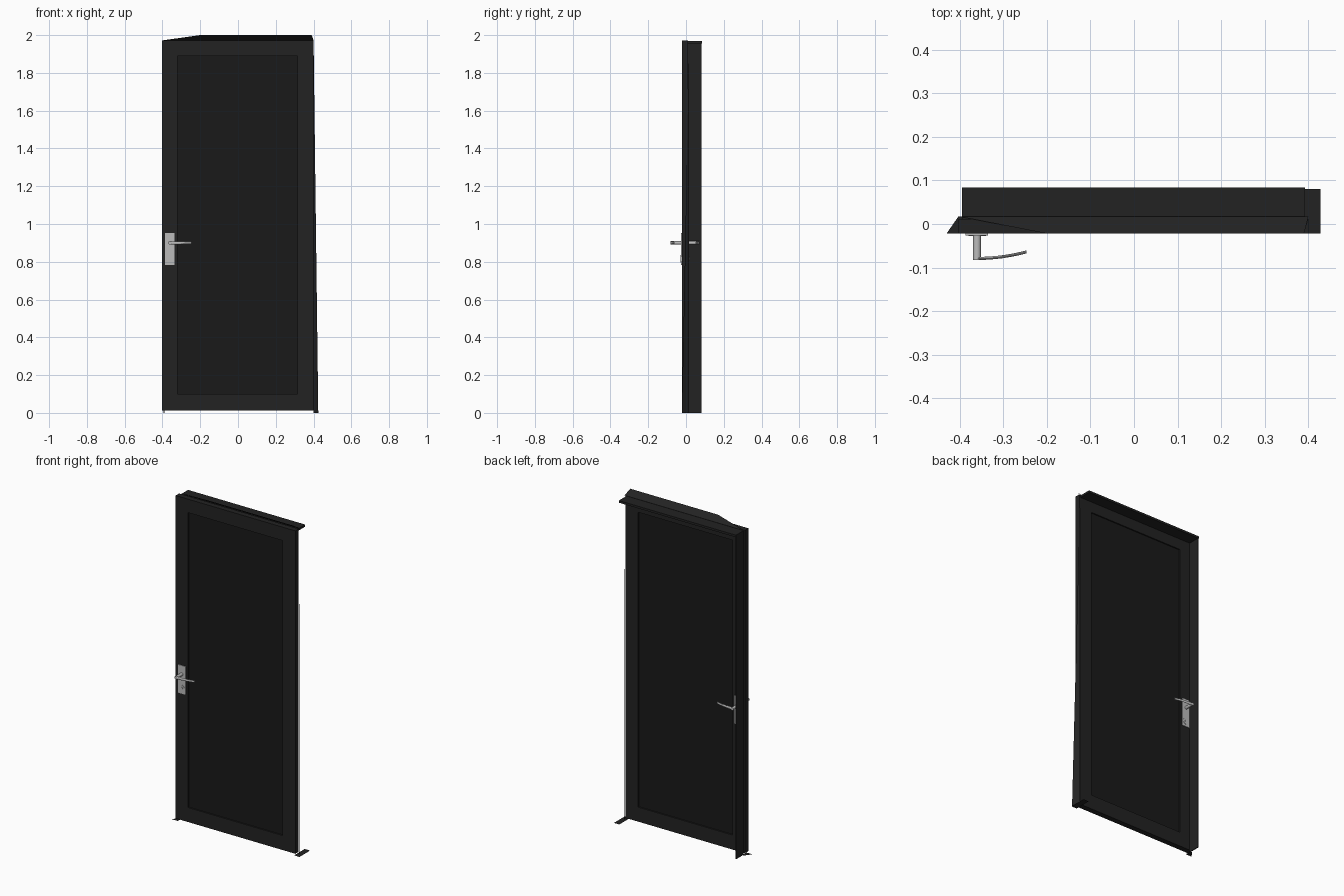
import bpy, bmesh, math
from mathutils import Vector

if "Cube" in bpy.data.objects:
    bpy.data.objects.remove(bpy.data.objects["Cube"])


def material(name, c):
    m = bpy.data.materials.new(name)
    m.diffuse_color = (c, c, c, 1)
    m.use_nodes = True
    m.node_tree.nodes["Principled BSDF"].inputs["Base Color"].default_value = m.diffuse_color
    return m


PAINT = material("dark_paint", 0.016)
INFILL = material("dark_infill", 0.010)
STEEL = material("brushed_steel", 0.5)


def make(name, bm, mat, smooth=False):
    bmesh.ops.recalc_face_normals(bm, faces=bm.faces)
    me = bpy.data.meshes.new(name)
    bm.to_mesh(me)
    bm.free()
    ob = bpy.data.objects.new(name, me)
    bpy.context.collection.objects.link(ob)
    me.materials.append(mat)
    if smooth:
        bpy.ops.object.select_all(action='DESELECT')
        ob.select_set(True)
        bpy.context.view_layer.objects.active = ob
        bpy.ops.object.shade_smooth_by_angle(angle=math.radians(35))
    return ob


def add_box(bm, x0, x1, y0, y1, z0, z1):
    vs = bmesh.ops.create_cube(bm, size=1)["verts"]
    for v in vs:
        v.co = Vector(((x0 + x1) / 2 + v.co.x * (x1 - x0),
                       (y0 + y1) / 2 + v.co.y * (y1 - y0),
                       (z0 + z1) / 2 + v.co.z * (z1 - z0)))


def box(name, dims, mat):
    bm = bmesh.new()
    add_box(bm, *dims)
    return make(name, bm, mat)


def sheet(name, pts):
    bm = bmesh.new()
    bm.faces.new([bm.verts.new(p) for p in pts])
    return make(name, bm, PAINT)


# Door leaf: a rectangular ring around a recessed infill
F, B = -0.022, 0.011
outer = [(-0.403, 0.012), (0.40, 0.012), (0.40, 1.972), (-0.403, 1.972)]
inner = [(-0.32, 0.10), (0.315, 0.10), (0.315, 1.89), (-0.32, 1.89)]
bm = bmesh.new()
rings = [[bm.verts.new((x, y, z)) for x, z in loop]
         for loop, y in ((outer, F), (inner, F), (inner, B), (outer, B))]
for k in range(4):
    a, b = rings[k], rings[(k + 1) % 4]
    for i in range(4):
        j = (i + 1) % 4
        bm.faces.new((a[i], a[j], b[j], b[i]))
make("door_leaf", bm, PAINT)
box("infill_panel", (-0.32, 0.315, F + 0.008, B - 0.008, 0.10, 1.89), INFILL)

# Door frame: one jamb and the head, behind the leaf
box("jamb", (-0.394, -0.389, B, 0.082, 0.0, 1.968), PAINT)
box("head", (-0.394, 0.392, B, 0.084, 1.955, 1.968), PAINT)

# Slanted outer flanges and the flat feet of the frame
sheet("head_flange", [(-0.20, F, 2.0), (0.39, F, 2.0),
                      (0.40, 0.017, 1.972), (-0.40, 0.017, 1.972)])
sheet("side_flange", [(0.40, 0.017, 1.972), (0.40, 0.017, 0.0), (0.425, F, 0.0)])
sheet("hinge_side_foot", [(0.392, F, 0), (0.428, F, 0), (0.428, 0.08, 0), (0.392, 0.08, 0)])
sheet("lock_side_foot", [(-0.43, F, 0), (-0.389, F, 0), (-0.389, 0.017, 0), (-0.403, 0.017, 0)])


# Lever handle set, mirrored to the back of the leaf
def add_cyl(bm, x, z, r, y0, y1, n=24):
    vs = bmesh.ops.create_cone(bm, cap_ends=True, segments=n, radius1=r,
                               radius2=r, depth=abs(y1 - y0))["verts"]
    for v in vs:
        v.co = Vector((x + v.co.x, (y0 + y1) / 2 + v.co.z, z + v.co.y))


def handle(prefix, my):
    bm = bmesh.new()
    add_box(bm, -0.386, -0.335, *sorted((my(F), my(F - 0.004))), 0.782, 0.953)
    make(prefix + "_handle_plate", bm, STEEL)

    bm = bmesh.new()
    add_cyl(bm, -0.36, 0.815, 0.02, my(F), my(F - 0.006))
    add_cyl(bm, -0.36, 0.815, 0.009, my(F), my(F - 0.008))
    make(prefix + "_lock_cylinder", bm, STEEL, True)

    bm = bmesh.new()
    add_cyl(bm, -0.36, 0.90, 0.009, my(F), my(-0.083))
    make(prefix + "_handle_spindle", bm, STEEL, True)

    # Curved grip swept along a shallow arc
    bm = bmesh.new()
    prev, n, steps = None, 12, 10
    for s in range(steps + 1):
        t = s / steps
        x, y, h = -0.36 + 0.113 * t, -0.079 + 0.015 * t * t, 0.009 - 0.003 * t
        ring = [bm.verts.new((x, my(y + 0.0035 * math.cos(2 * math.pi * i / n)),
                              0.90 + h * math.sin(2 * math.pi * i / n))) for i in range(n)]
        if prev:
            for i in range(n):
                j = (i + 1) % n
                bm.faces.new((prev[i], prev[j], ring[j], ring[i]))
        if s in (0, steps):
            bm.faces.new(ring)
        prev = ring
    make(prefix + "_handle_grip", bm, STEEL, True)


handle("front", lambda y: y)
handle("back", lambda y: F + B - y)
